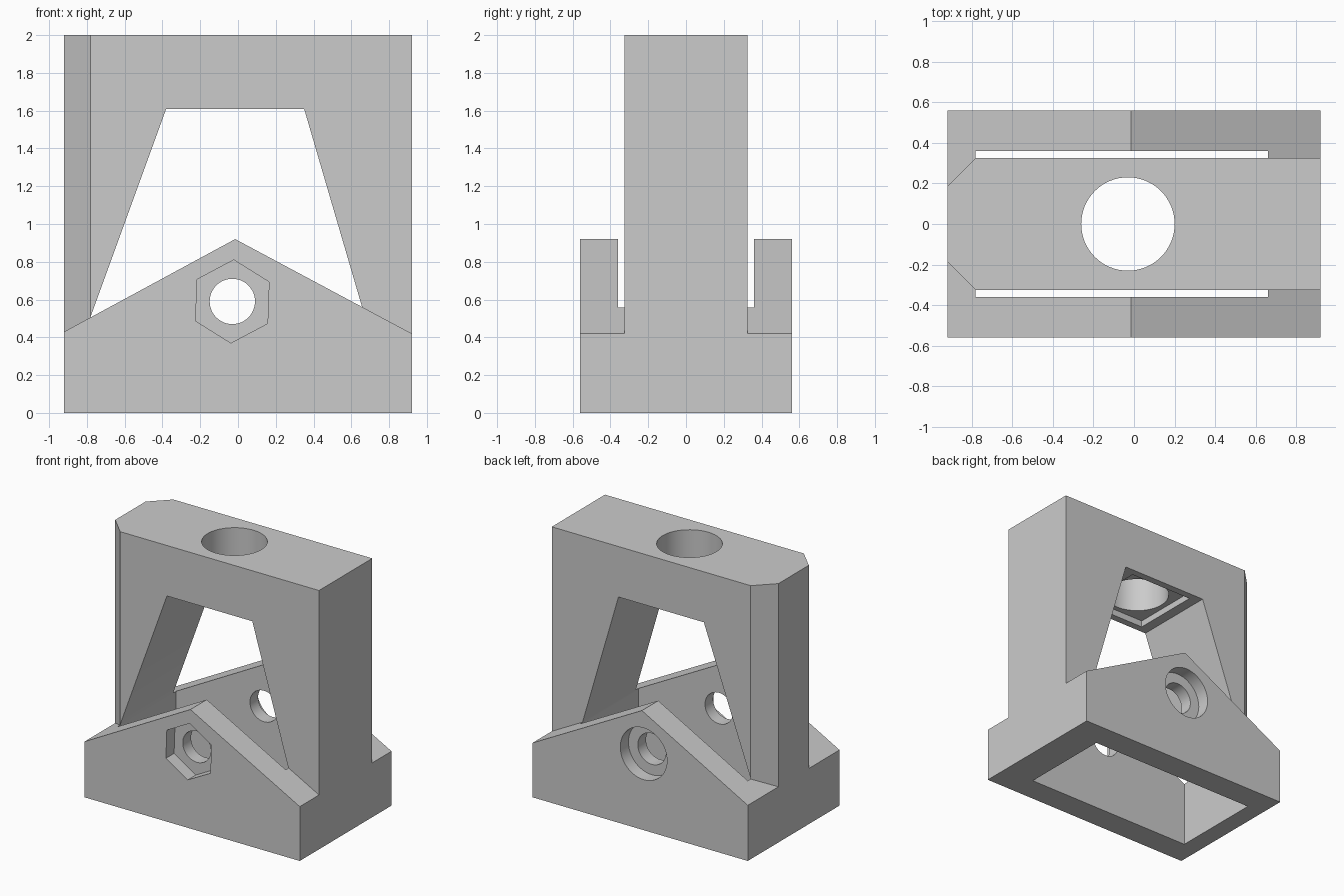
import bpy
import bmesh
import math
from mathutils import Matrix, Vector

if "Cube" in bpy.data.objects:
    bpy.data.objects.remove(bpy.data.objects["Cube"])

grey = bpy.data.materials.new("plain grey")
grey.use_nodes = True
GREY = (0.6, 0.6, 0.6, 1)
grey.diffuse_color = GREY
grey.node_tree.nodes["Principled BSDF"].inputs["Base Color"].default_value = GREY


def prism(name, outline, start, end, axis):
    """Extrude a 2D outline along y (outline is x, z) or z (outline is x, y)."""
    bm = bmesh.new()
    place = {"y": lambda p: (p[0], start, p[1]), "z": lambda p: (p[0], p[1], start)}[axis]
    face = bm.faces.new([bm.verts.new(place(p)) for p in outline])
    shift = Vector((0, end - start, 0)) if axis == "y" else Vector((0, 0, end - start))
    grown = bmesh.ops.extrude_face_region(bm, geom=[face])["geom"]
    bmesh.ops.translate(bm, vec=shift, verts=[v for v in grown if isinstance(v, bmesh.types.BMVert)])
    bmesh.ops.recalc_face_normals(bm, faces=bm.faces)
    mesh = bpy.data.meshes.new(name)
    bm.to_mesh(mesh)
    bm.free()
    mesh.materials.append(grey)
    obj = bpy.data.objects.new(name, mesh)
    bpy.context.collection.objects.link(obj)
    return obj


def ring(cx, cy, radius, sides, turn=0.0):
    steps = [turn + math.tau * i / sides for i in range(sides)]
    return [(cx + radius * math.cos(a), cy + radius * math.sin(a)) for a in steps]


def rect(x0, x1, half):
    return [(x0, -half), (x1, -half), (x1, half), (x0, half)]


def combine(target, other, operation):
    """Apply a boolean, then drop the helper object."""
    other.hide_render = True
    mod = target.modifiers.new(operation.lower(), "BOOLEAN")
    mod.operation, mod.object, mod.solver = operation, other, "EXACT"
    bpy.context.view_layer.objects.active = target
    bpy.ops.object.modifier_apply(modifier=mod.name)
    bpy.data.objects.remove(other)


HALF_X, BODY_Y, BASE_Y = 0.92, 0.325, 0.56
LEG_L, LEG_R = -0.78, 0.66
BOLT = (-0.03, 0.59)

# Gabled base and upright block with two chamfered edges
bracket = prism("bracket_body", [(-HALF_X, 0), (HALF_X, 0), (HALF_X, 0.42), (-0.015, 0.92),
                                 (-HALF_X, 0.43)], -BASE_Y, BASE_Y, "y")
block = prism("upright_block", [(HALF_X, -BODY_Y), (HALF_X, BODY_Y), (LEG_L, BODY_Y),
                                (-HALF_X, 0.185), (-HALF_X, -0.185), (LEG_L, -BODY_Y)], 0.2, 2, "z")
combine(bracket, block, "UNION")

# Open cavity between the side plates, continuing up as a tapered window
window = [(LEG_L, -0.1), (LEG_R, -0.1), (LEG_R, 0.55), (0.35, 1.61), (-0.38, 1.61), (LEG_L, 0.51)]
combine(bracket, prism("window_cutter", window, -BODY_Y - 0.01, BODY_Y + 0.01, "y"), "DIFFERENCE")
combine(bracket, prism("cavity_cutter", rect(LEG_L, LEG_R, 0.36), -0.1, 0.51, "z"), "DIFFERENCE")
# Narrow gaps between the block and the plates
for side in (-1, 1):
    gap = prism("gap_cutter", [(LEG_L, side * BODY_Y), (LEG_R, side * BODY_Y),
                               (LEG_R, side * 0.36), (LEG_L, side * 0.36)], 0.4, 1, "z")
    combine(bracket, gap, "DIFFERENCE")

# Vertical bore with a shallow square seat beneath it
combine(bracket, prism("seat_cutter", rect(-0.3, 0.24, 0.27), 1.5, 1.66, "z"), "DIFFERENCE")
combine(bracket, prism("bore_cutter", ring(-0.03, 0, 0.23, 64), 1.5, 2.1, "z"), "DIFFERENCE")

# Cross bolt hole, hexagonal pocket in front, round counterbore behind
combine(bracket, prism("bolt_cutter", ring(*BOLT, 0.12, 48), -0.7, 0.7, "y"), "DIFFERENCE")
hexagon = ring(*BOLT, 0.22, 6, math.radians(88))
combine(bracket, prism("hex_cutter", hexagon, -0.7, -0.46, "y"), "DIFFERENCE")
combine(bracket, prism("counterbore_cutter", ring(*BOLT, 0.2, 48), 0.46, 0.7, "y"), "DIFFERENCE")

bpy.ops.object.select_all(action="DESELECT")
bracket.select_set(True)
bpy.context.view_layer.objects.active = bracket
bpy.ops.object.shade_smooth_by_angle(angle=math.radians(20))
